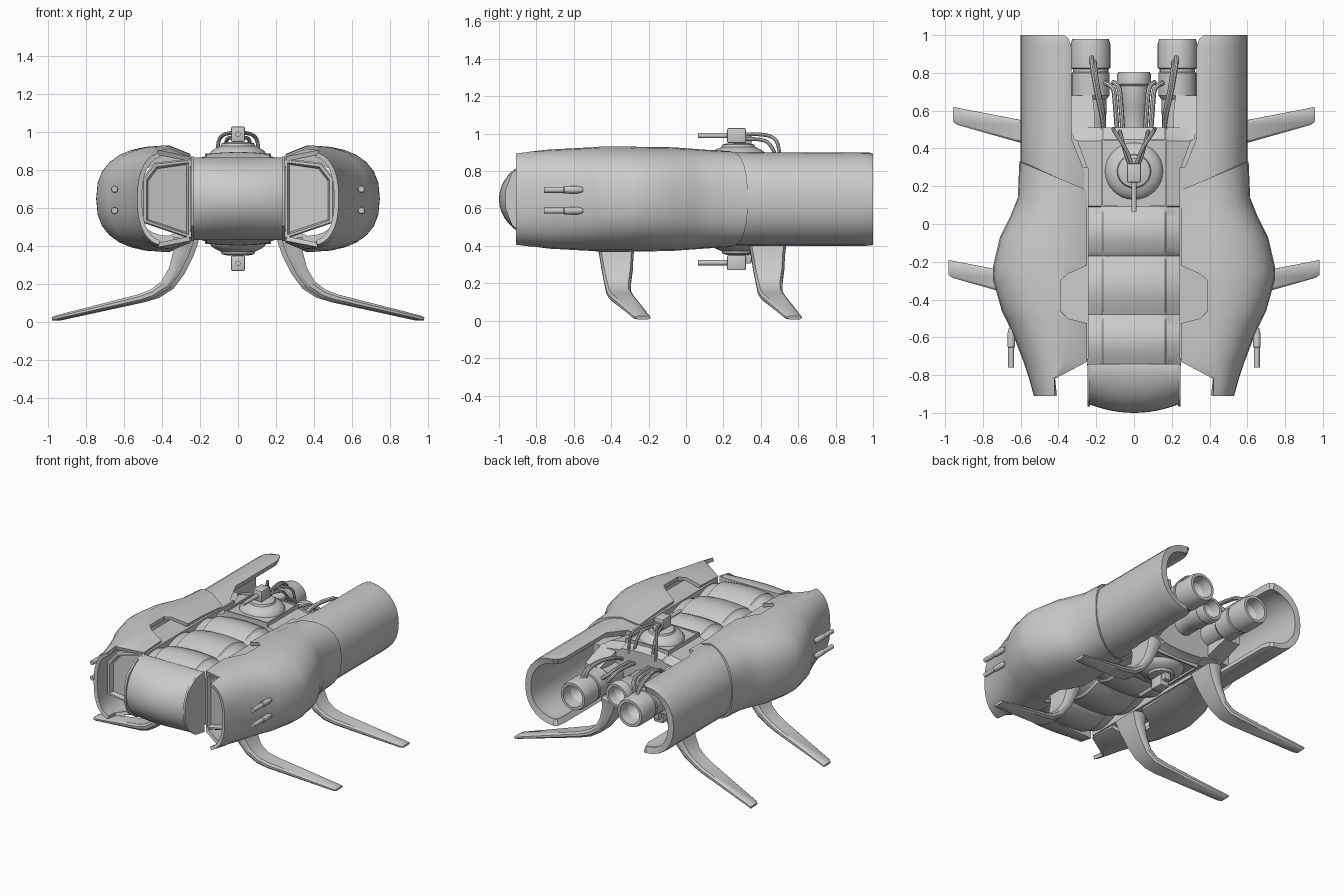
import bpy, bmesh, math
from mathutils import Vector

if "Cube" in bpy.data.objects:
    bpy.data.objects.remove(bpy.data.objects["Cube"])

ZC = 0.65  # mid height of the hull


def finish(name, bm, mirror=False, bevel=0, recalc=True):
    if recalc:
        bmesh.ops.recalc_face_normals(bm, faces=bm.faces)
    me = bpy.data.meshes.new(name)
    bm.to_mesh(me)
    bm.free()
    ob = bpy.data.objects.new(name, me)
    bpy.context.collection.objects.link(ob)
    if bevel:
        b = ob.modifiers.new("bevel", 'BEVEL')
        b.width, b.segments = bevel, 2
    if mirror:
        m = ob.modifiers.new("mirror", 'MIRROR')
        m.use_mirror_merge = False
    return ob


def loft(name, rings, closed=True, cap=True, **kw):
    bm = bmesh.new()
    vs = [[bm.verts.new(p) for p in r] for r in rings]
    n = len(vs[0])
    for a, b in zip(vs, vs[1:]):
        for j in range(n if closed else n - 1):
            k = (j + 1) % n
            bm.faces.new((a[j], a[k], b[k], b[j]))
    if cap:
        bm.faces.new(vs[0])
        bm.faces.new(vs[-1])
    return finish(name, bm, recalc=closed, **kw)


def lathe(name, x, y, z, prof, axis='Y', s=1, n=32, **kw):
    # prof: (distance along axis, radius)
    rings = []
    for d, r in prof:
        ring = []
        for i in range(n):
            a = 2 * math.pi * i / n
            u, v = r * math.cos(a), r * math.sin(a)
            ring.append((x + u, y + d, z + v) if axis == 'Y' else (x + u, y + v, z + s * d))
        rings.append(ring)
    return loft(name, rings, **kw)


def box(name, x, y, z, **kw):
    rings = [[(x[0], yy, z[0]), (x[1], yy, z[0]), (x[1], yy, z[1]), (x[0], yy, z[1])] for yy in y]
    return loft(name, rings, **kw)


def pipe(name, pts, r, mirror=True):
    cu = bpy.data.curves.new(name, 'CURVE')
    cu.dimensions, cu.bevel_depth, cu.bevel_resolution = '3D', r, 2
    cu.use_fill_caps, cu.resolution_u = True, 6
    for sx in ((1, -1) if mirror else (1,)):
        sp = cu.splines.new('NURBS')
        sp.points.add(len(pts) - 1)
        for p, q in zip(sp.points, pts):
            p.co = (sx * q[0], q[1], q[2], 1)
        sp.use_endpoint_u, sp.order_u = True, 3
    ob = bpy.data.objects.new(name, cu)
    bpy.context.collection.objects.link(ob)


# C-shaped side shells: (y, inner x, outer x, half height, sweep of inner edge)
def shell(name, sections, p, thick):
    xc, n, rings = 0.36, 15, []
    for y, xi, xo, h, skew in sections:
        w = xo - xc
        a0 = math.pi / 2 if xi <= xc else math.acos(((xi - xc) / w) ** (p / 2)) - 0.02
        pts = []
        for i in range(n):
            a = a0 * (1 - 2 * i / (n - 1))
            pts.append((xc + w * max(0, math.cos(a)) ** (2 / p),
                        math.copysign(h * abs(math.sin(a)) ** (2 / p), a)))
        zi = h - 0.4 * (xc - xi) if xi < xc else pts[0][1] + 0.002
        pts = [(xi, zi)] + pts + [(xi, -zi)]
        rings.append([(x, y + skew * (xo - x) / (xo - xi), ZC + z) for x, z in pts])
    ob = loft(name, rings, closed=False, cap=False)
    m = ob.modifiers.new("thick", 'SOLIDIFY')
    m.thickness, m.offset = thick, -1
    m = ob.modifiers.new("mirror", 'MIRROR')
    m.use_mirror_merge = False


shell("front_side_shell", [
    (-0.91, 0.42, 0.53, 0.25, 0), (-0.82, 0.42, 0.555, 0.26, 0), (-0.73, 0.25, 0.585, 0.265, 0),
    (-0.60, 0.25, 0.635, 0.272, 0), (-0.525, 0.25, 0.668, 0.276, 0), (-0.50, 0.35, 0.68, 0.277, 0),
    (-0.46, 0.39, 0.70, 0.28, 0), (-0.30, 0.39, 0.745, 0.28, 0), (-0.265, 0.35, 0.747, 0.28, 0),
    (-0.22, 0.25, 0.745, 0.28, 0), (-0.07, 0.25, 0.71, 0.277, 0), (0.04, 0.25, 0.655, 0.27, -0.02),
    (0.14, 0.25, 0.615, 0.264, -0.05), (0.33, 0.25, 0.607, 0.257, -0.15)], 2.5, 0.025)
shell("rear_side_shell", [
    (0.10, 0.25, 0.59, 0.24, 0), (0.25, 0.25, 0.60, 0.25, 0), (0.45, 0.33, 0.60, 0.25, 0),
    (0.93, 0.33, 0.60, 0.25, 0), (0.98, 0.345, 0.60, 0.249, 0), (1.0, 0.37, 0.60, 0.243, 0)], 2.2, 0.045)


# inner core of each pod, closed at the front by a framed, slanted panel
def panel(y, d, slant=0.3):
    return [(x, y - slant * (x - 0.25), ZC + z) for x, z in (
        (0.24 + d, -0.215 + 1.2 * d), (0.505 - d, -0.125 + d / 2), (0.505 - d, 0.11 - d / 2),
        (0.44 - d / 2, 0.19 - d), (0.24 + d, 0.212 - d))]


loft("pod_core", [panel(-0.68, 0), panel(0.30, 0, 0)], mirror=True)
loft("pod_front_frame", [panel(-0.67, 0), panel(-0.715, 0), panel(-0.725, 0.008),
                         panel(-0.725, 0.022), panel(-0.695, 0.032)], mirror=True)


# segmented central hull
def hull_ring(y, h, w=0.25):
    top = [(w, h - 0.035), (0.175, h - 0.012), (0.165, h), (0.09, h + 0.008), (0, h + 0.012),
           (-0.09, h + 0.008), (-0.165, h), (-0.175, h - 0.012), (-w, h - 0.035)]
    return [(x, y, ZC + z) for x, z in top] + [(x, y, ZC - z) for x, z in reversed(top)]


rings = []
for y0, y1 in ((-0.75, -0.48), (-0.48, -0.17), (-0.17, 0.09)):
    for i in range(11):
        t = i / 10
        rings.append(hull_ring(y0 + 0.002 + (y1 - y0 - 0.004) * t, 0.195 + 0.04 * math.sin(math.pi * t)))
    rings.append(hull_ring(y1, 0.192))
rings += [hull_ring(0.095, 0.222), hull_ring(0.30, 0.222), hull_ring(0.44, 0.222, 0.30),
          hull_ring(0.45, 0.21, 0.32), hull_ring(0.51, 0.19, 0.33)]
loft("central_hull", rings)

# rounded nose drum with side cheeks
nose = []
for i in range(13):
    x = -0.235 + 0.47 * i / 12
    r = 0.25 - 0.045 * (x / 0.235) ** 2
    ring = [(x, -0.742, ZC + 0.216)]
    for j in range(21):
        a = math.pi / 2 - math.pi * j / 20
        ring.append((x, -0.75 - r * max(0, math.cos(a)) ** 1.05, ZC + 0.218 * math.sin(a)))
    nose.append(ring + [(x, -0.742, ZC - 0.216)])
loft("nose_drum", nose)
cheek = [(-0.74, 0.222), (-0.84, 0.205), (-0.93, 0.14), (-0.965, 0.05),
         (-0.965, -0.05), (-0.93, -0.14), (-0.84, -0.205), (-0.74, -0.222)]
loft("nose_cheek", [[(x, y, ZC + z) for y, z in cheek] for x in (0.232, 0.247)], mirror=True)

# turrets above and below the hull
for side, s in (("top", 1), ("bottom", -1)):
    def zr(a, b):
        return sorted((ZC + s * a, ZC + s * b))
    for i, x in enumerate((-0.175, 0.165)):
        box(f"{side}_turret_rail_{i}", (x, x + 0.01), (0.09, 0.45), zr(0.2, 0.236))
    for i, y in enumerate((0.09, 0.44)):
        box(f"{side}_turret_crossrail_{i}", (-0.175, 0.175), (y, y + 0.01), zr(0.2, 0.238))
    lathe(f"{side}_turret_dome", 0, 0.28, ZC,
          [(0.2, 0.16), (0.235, 0.15), (0.25, 0.14), (0.262, 0.125), (0.272, 0.105),
           (0.278, 0.09), (0.292, 0.085), (0.298, 0.06)], axis='Z', s=s)
    box(f"{side}_turret_head", (-0.037, 0.037), (0.22, 0.32), zr(0.30, 0.38), bevel=0.008)
    box(f"{side}_turret_neck", (-0.025, 0.025), (0.25, 0.35), zr(0.28, 0.345), bevel=0.005)
    lathe(f"{side}_turret_barrel", 0, 0, ZC + s * 0.34, [(0.065, 0.014), (0.24, 0.014)], n=12)
pipe("turret_cable", [(0.012, 0.31, 0.995), (0.03, 0.38, 1.0), (0.09, 0.47, 0.985),
                      (0.11, 0.5, 0.93), (0.11, 0.505, 0.82)], 0.010)
pipe("turret_inner_cable", [(0.02, 0.31, 0.97), (0.05, 0.38, 0.975), (0.065, 0.46, 0.95),
                            (0.075, 0.49, 0.85)], 0.010)

# rear bulkhead, engines and their mounts
box("rear_bulkhead", (-0.40, 0.40), (0.28, 0.50), (0.49, 0.81))
loft("engine_mount", [[(x, y, ZC + z) for x, z in ((a, -h), (0.34, -h), (0.34, h), (a, h))]
                      for y, a, h in ((0.48, 0.21, 0.17), (0.60, 0.21, 0.13), (0.68, 0.22, 0.10))],
     mirror=True)
lathe("main_engine", 0.23, 0, ZC,
      [(0.45, 0.08), (0.66, 0.085), (0.68, 0.10), (0.80, 0.10), (0.805, 0.094), (0.82, 0.094),
       (0.825, 0.105), (0.95, 0.105), (0.98, 0.097), (0.98, 0.078), (0.90, 0.07), (0.85, 0.03)], mirror=True)
lathe("centre_engine", 0, 0, ZC,
      [(0.45, 0.075), (0.62, 0.075), (0.63, 0.08), (0.73, 0.08), (0.74, 0.09), (0.79, 0.09),
       (0.805, 0.083), (0.805, 0.065), (0.74, 0.055), (0.70, 0.02)])
for i, d in enumerate((0, 0.03)):
    pipe(f"engine_cable_{i}", [(0.225 - d / 2, 0.89 - d, 0.74), (0.225 - d / 2, 0.85, 0.80),
         (0.20 - d / 3, 0.70, 0.82), (0.17 - d / 3, 0.58, 0.80), (0.16, 0.50, 0.76)], 0.012)
    pipe(f"centre_engine_cable_{i}", [(0.17 - 2 * d, 0.75, 0.70), (0.11 - d, 0.74, 0.75),
         (0.10 - d, 0.65, 0.77), (0.09 - d, 0.50, 0.76)], 0.013)

# twin guns on each pod
for i, z in enumerate((0.70, 0.588)):
    lathe(f"side_gun_{i}", 0.65, 0, z, [(-0.55, 0.012), (-0.58, 0.02), (-0.65, 0.02),
          (-0.655, 0.016), (-0.76, 0.016)], n=12, mirror=True)

# bent landing legs: (x, z, thickness, y front, y back)
path = [(0.285, 0.44, 0.11, -0.48, -0.27), (0.30, 0.36, 0.085, -0.465, -0.28),
        (0.335, 0.27, 0.065, -0.45, -0.285), (0.385, 0.195, 0.055, -0.435, -0.295),
        (0.45, 0.15, 0.048, -0.425, -0.295), (0.52, 0.126, 0.042, -0.41, -0.28),
        (0.96, 0.022, 0.026, -0.285, -0.195), (0.98, 0.016, 0.018, -0.27, -0.19)]
for name, dx, dy in (("front_leg", 0, 0), ("rear_leg", -0.025, 0.81)):
    rings = []
    for i, (x, z, t, y0, y1) in enumerate(path):
        a, b = path[max(0, i - 1)], path[min(len(path) - 1, i + 1)]
        d = Vector((b[0] - a[0], b[1] - a[1])).normalized() * t / 2
        c = 0.4
        rings.append([(x + dx - d.y * k, y + dy, max(0, z + d.x * k)) for y, k in
                      ((y0, -c), (y0 + 0.012, -1), (y1 - 0.012, -1), (y1, -c),
                       (y1, c), (y1 - 0.012, 1), (y0 + 0.012, 1), (y0, c))])
    loft(name, rings, mirror=True)

# apply modifiers, convert cables to meshes, smooth shading
bpy.ops.object.select_all(action='SELECT')
bpy.context.view_layer.objects.active = bpy.context.selected_objects[0]
bpy.ops.object.convert(target='MESH')
bpy.ops.object.shade_smooth_by_angle(angle=math.radians(32))
